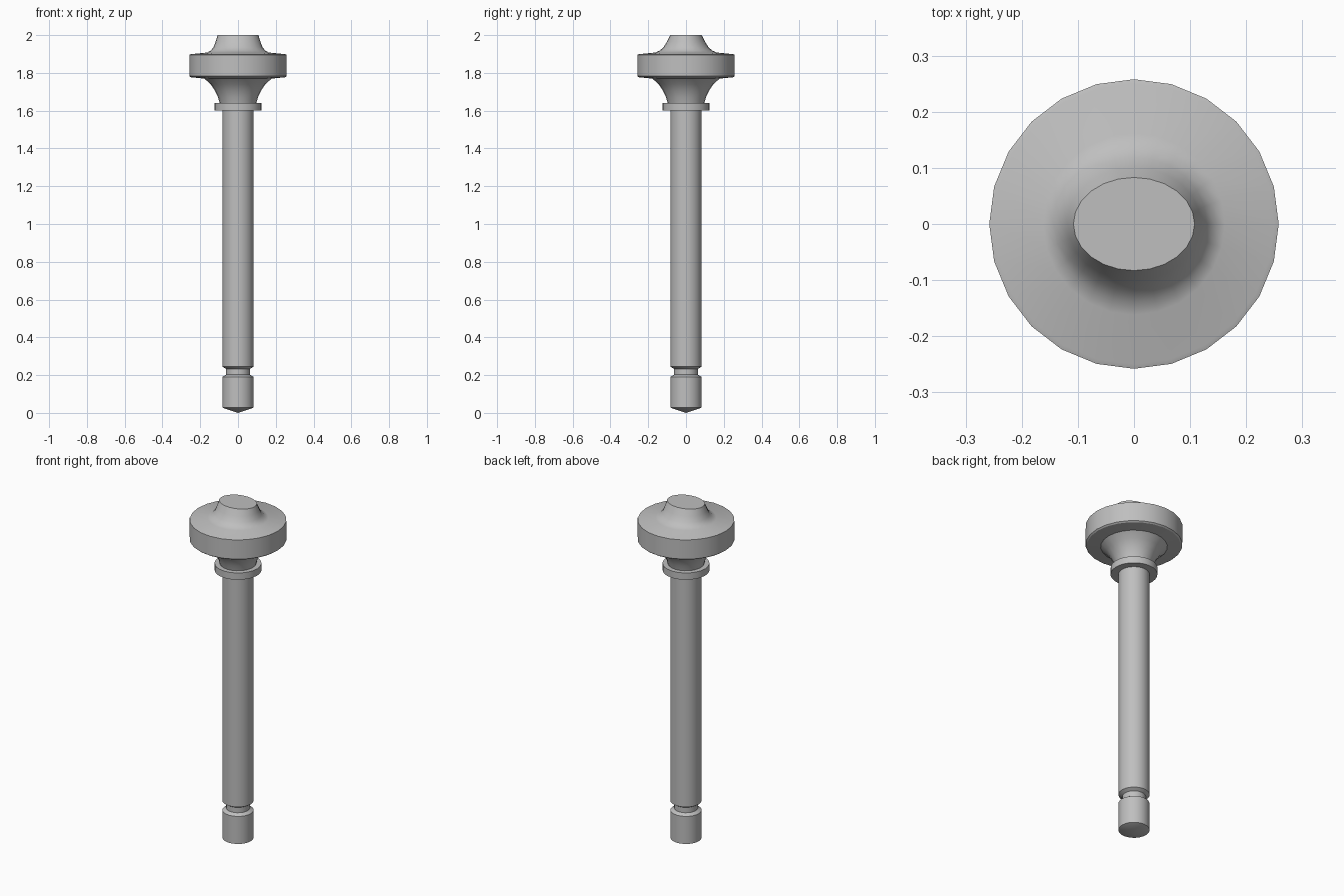
import bpy, bmesh, math

cube = bpy.data.objects.get("Cube")
if cube:
    bpy.data.objects.remove(cube, do_unlink=True)

SIDES = 24

steel = bpy.data.materials.new("grey steel")
steel.use_nodes = True
grey = (0.52, 0.52, 0.52, 1)
steel.diffuse_color = grey
steel.node_tree.nodes["Principled BSDF"].inputs["Base Color"].default_value = grey


def lathe(name, profile):
    """Closed turned solid from (x radius, y radius, height) rings, bottom to top."""
    bm = bmesh.new()
    rings = []
    for rx, ry, z in profile:
        if rx == 0:
            rings.append([bm.verts.new((0, 0, z))] * SIDES)
            continue
        angles = [math.tau * i / SIDES for i in range(SIDES)]
        rings.append([bm.verts.new((rx * math.cos(a), ry * math.sin(a), z)) for a in angles])
    for low, high in zip(rings, rings[1:]):
        for i in range(SIDES):
            j = (i + 1) % SIDES
            corners = dict.fromkeys((low[i], low[j], high[j], high[i]))
            bm.faces.new(list(corners))
    if profile[0][0]:
        bm.faces.new(rings[0][::-1])
    bm.faces.new(rings[-1])
    bmesh.ops.recalc_face_normals(bm, faces=bm.faces)
    mesh = bpy.data.meshes.new(name)
    bm.to_mesh(mesh)
    bm.free()
    mesh.materials.append(steel)
    obj = bpy.data.objects.new(name, mesh)
    bpy.context.collection.objects.link(obj)
    bpy.ops.object.select_all(action="DESELECT")
    obj.select_set(True)
    bpy.context.view_layer.objects.active = obj
    bpy.ops.object.shade_smooth_by_angle(angle=math.radians(30))
    return obj


def round_rings(points):
    return [(r, r, z) for r, z in points]


# Pointed shaft with a retaining groove near the tip
lathe("shaft", round_rings([
    (0, 0), (0.083, 0.028), (0.083, 0.19), (0.063, 0.202),
    (0.063, 0.233), (0.083, 0.245), (0.083, 1.60)]))

# Collar above the shaft
lathe("collar", round_rings([(0.125, 1.60), (0.125, 1.64)]))

# Flared neck, wide disc and oval boss in one turned head
lathe("head", round_rings([
    (0.097, 1.64), (0.106, 1.672), (0.122, 1.706), (0.145, 1.74),
    (0.178, 1.77), (0.250, 1.777), (0.258, 1.783), (0.258, 1.896),
    (0.250, 1.899), (0.162, 1.908)]) + [
    (0.144, 0.139, 1.918), (0.130, 0.119, 1.936),
    (0.119, 0.101, 1.965), (0.108, 0.083, 2.0)])
